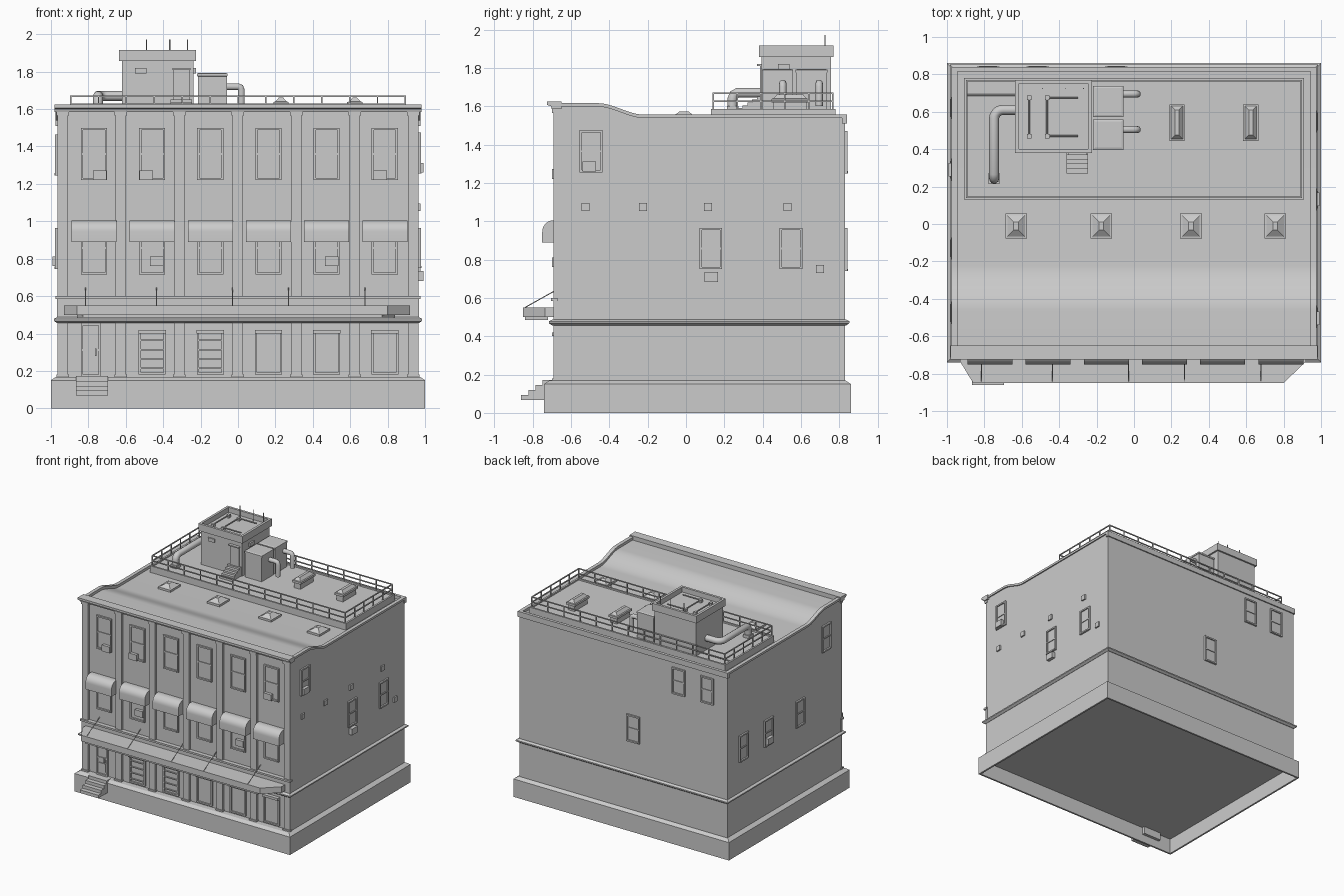
import bpy, bmesh, math
from mathutils import Vector

if "Cube" in bpy.data.objects:
    bpy.data.objects.remove(bpy.data.objects["Cube"])


def finish(name, bm, smooth=False):
    bmesh.ops.recalc_face_normals(bm, faces=bm.faces)
    me = bpy.data.meshes.new(name)
    bm.to_mesh(me)
    bm.free()
    ob = bpy.data.objects.new(name, me)
    bpy.context.collection.objects.link(ob)
    if smooth:
        bpy.ops.object.select_all(action='DESELECT')
        ob.select_set(True)
        bpy.context.view_layer.objects.active = ob
        bpy.ops.object.shade_smooth_by_angle(angle=math.radians(35))
    return ob


def loft(bm, rings):
    """Close a stack of rings into a capped solid."""
    vs = [[bm.verts.new(p) for p in r] for r in rings]
    n = len(vs[0])
    for a, b in zip(vs, vs[1:]):
        for i in range(n):
            bm.faces.new((a[i], a[(i + 1) % n], b[(i + 1) % n], b[i]))
    bm.faces.new(vs[0][::-1])
    bm.faces.new(vs[-1])


def add_stack(bm, x0, x1, y0, y1, levels):
    loft(bm, [[(x0 + i, y0 + i, z), (x1 - i, y0 + i, z), (x1 - i, y1 - i, z), (x0 + i, y1 - i, z)]
              for i, z in levels])


def stack(name, rects, levels):
    bm = bmesh.new()
    for r in rects:
        add_stack(bm, *r, levels)
    return finish(name, bm)


def boxes(name, items):
    bm = bmesh.new()
    for x0, x1, y0, y1, z0, z1 in items:
        add_stack(bm, x0, x1, y0, y1, [(0, z0), (0, z1)])
    return finish(name, bm)


def prisms(name, profile, spans, smooth=True):
    bm = bmesh.new()
    for x0, x1 in spans:
        loft(bm, [[(x, y, z) for y, z in profile] for x in (x0, x1)])
    return finish(name, bm, smooth)


def tube(name, paths, r, sides=2):
    cu = bpy.data.curves.new(name, 'CURVE')
    cu.dimensions = '3D'
    cu.bevel_depth, cu.bevel_resolution, cu.use_fill_caps = r, sides, True
    for path in paths:
        sp = cu.splines.new('POLY')
        sp.points.add(len(path) - 1)
        for p, co in zip(sp.points, path):
            p.co = (*co, 1)
    ob = bpy.data.objects.new(name, cu)
    bpy.context.collection.objects.link(ob)
    bpy.ops.object.select_all(action='DESELECT')
    ob.select_set(True)
    bpy.context.view_layer.objects.active = ob
    bpy.ops.object.convert(target='MESH')
    bpy.ops.object.shade_smooth_by_angle(angle=math.radians(50))


WX, FY, BY = 0.965, -0.67, 0.83


def on_wall(side, u0, u1, d0, d1, z0, z1):
    """Box given by position along a wall, depth out of it, and height."""
    if side == 'front':
        return (u0, u1, FY - d1, FY - d0, z0, z1)
    if side == 'back':
        return (u0, u1, BY + d0, BY + d1, z0, z1)
    if side == 'right':
        return (WX + d0, WX + d1, u0, u1, z0, z1)
    return (-WX - d1, -WX - d0, u0, u1, z0, z1)


def windows(name, side, us, w, z0, z1, f=0.012, rail=True):
    out = []
    for u in us:
        a, b, m = u - w / 2, u + w / 2, (z0 + z1) / 2
        parts = [(a, b, -.01, .003, z0, z1), (a, a + f, 0, .013, z0, z1), (b - f, b, 0, .013, z0, z1),
                 (a + f, b - f, 0, .013, z1 - f, z1), (a + f, b - f, 0, .016, z0, z0 + f)]
        if rail:
            parts.append((a + f, b - f, 0, .009, m - .005, m + .005))
        out += [on_wall(side, *p) for p in parts]
    boxes(name, out)


# hollow plinth and main body
stack("plinth", [(-1, 1, -.74, .86)], [(.015, .13), (.015, 0), (0, 0), (0, .15), (.026, .168)])
N = 10
curve = [(-.46 + .24 * i / N, 1.61 - .06 * (3 * (i / N) ** 2 - 2 * (i / N) ** 3)) for i in range(N + 1)]
top = [(FY, 1.61)] + curve + [(BY, 1.55)]
prisms("building_body", [(FY, .14)] + [(y, z - .02) for y, z in top] + [(BY, .14)], [(-.955, .955)])
prisms("side_walls", [(FY, .14)] + top + [(BY, .14)], [(-WX, -.95), (.95, WX)])
lip = [(y, z + .006) for y, z in top]
prisms("side_coping", lip + [(y, z - .012) for y, z in top[::-1]], [(-.975, -.945), (.945, .975)])
boxes("back_parapet", [(-.975, .975, .815, .84, 1.51, 1.556)])
prisms("front_cornice", [(-.65, 1.585), (-.70, 1.585), (-.705, 1.6), (-.725, 1.607), (-.725, 1.625), (-.65, 1.625)],
       [(-.98, .98)], False)

# horizontal bands
stack("belt_course", [(-.985, .985, -.715, .852)], [(.018, .455), (0, .468), (0, .478), (.018, .487)])
boxes("front_fascia", [(-.968, .968, -.69, FY, .48, .585), (-.975, .975, -.705, FY, .585, .6)])

# front pilasters
pil = [-.937] + [-.627 + .313 * i for i in range(5)] + [.937]
boxes("pilasters", [(x - .028, x + .028, -.69, FY, z0, z1) for x in pil for z0, z1 in ((.16, .46), (.6, 1.59))])
boxes("pilaster_caps", [(x - .033, x + .033, -.698, FY, z0, z1) for x in pil
                        for z0, z1 in ((.16, .18), (1.565, 1.59))])

# front openings
bays = [-.77 + .311 * i for i in range(6)]
windows("upper_windows", 'front', bays, .14, 1.22, 1.5)
windows("middle_windows", 'front', bays, .14, .715, 1.0)
windows("shop_windows", 'front', bays[1:], .145, .18, .42, rail=False)
boxes("shutter_housings", [(x - .073, x + .073, -.70, FY, .4, .42) for x in bays[1:]])
boxes("shutter_bars", [(x - .07, x + .07, -.682, FY, z, z + .007) for x in bays[1:3] for z in (.21, .26, .31, .36)])
windows("entrance_door", 'front', [-.787], .105, .168, .455)
boxes("door_panels", [(-.82, -.755, -.68, FY, .2, .27), (-.765, -.757, -.69, FY, .28, .32)])

# rounded awnings
arc = [(-.69 - .06 * math.sin(t), .945 + .06 * math.cos(t)) for t in [i * math.pi / 16 for i in range(9)]]
prisms("awnings", [(FY, .89), (FY, 1.005)] + arc + [(-.75, .89)], [(x - .12, x + .12) for x in bays])

# entrance canopy with tie rods
bm = bmesh.new()
loft(bm, [[(-.93, -.68, z), (-.93, -.735, z), (-.86, -.85, z), (.8, -.85, z), (.92, -.735, z), (.92, -.68, z)]
          for z in (.5, .55)])
loft(bm, [[(-.86, -.72, z), (-.83, -.84, z), (.77, -.84, z), (.84, -.72, z)] for z in (.485, .5)])
finish("canopy", bm)
tube("canopy_rods", [[(x, -.84, .55), (x, -.67, .645)] for x in (-.815, -.435, -.03, .27, .68)], .003, 1)

# entrance steps
boxes("entrance_steps", [(-.865, -.695, -.86 + .037 * i, -.70, .068 + .026 * i, .094 + .026 * i) for i in range(4)])

# side and back windows, vents
windows("right_window_upper", 'right', [-.495], .12, 1.255, 1.475)
windows("right_windows_lower", 'right', [.13, .548], .118, .75, .965)
windows("left_window_upper", 'left', [-.475], .12, 1.245, 1.465)
windows("left_windows_lower", 'left', [-.13, .29, .62], .118, .745, .965)
windows("back_windows_upper", 'back', [-.78, -.515], .12, 1.25, 1.47)
windows("back_window_lower", 'back', [-.095], .12, .74, .965)
boxes("wall_vents", [on_wall('right', y - .021, y + .021, 0, .012, z - .021, z + .021)
                     for y, z in ((-.525, 1.075), (-.225, 1.075), (.115, 1.075), (.53, 1.075), (.70, .75))])

# window air conditioners
ac = [('front', -.74, 1.22), ('front', -.49, 1.22), ('front', .76, 1.22), ('front', -.435, .76), ('front', .5, .76),
      ('right', -.505, 1.26), ('right', .132, .682), ('left', .29, .76)]
boxes("window_units", [on_wall(s, u - .036, u + .036, 0, .028, z, z + .052) for s, u, z in ac])

# roof terrace
stack("terrace", [(-.91, .91, .13, .78)], [(0, 1.51), (0, 1.585), (.015, 1.585), (.015, 1.573)])

# terrace railing
X, Y0, Y1, R = .895, .142, .765, .004
rails, posts = [], []
for z in (1.625, 1.668):
    rails += [(-X, X, y - R, y + R, z - R, z + R) for y in (Y0, Y1)]
    rails += [(x - R, x + R, Y0, Y1, z - R, z + R) for x in (-X, X)]
for i in range(13):
    x = -X + 2 * X * i / 12
    posts += [(x - R, x + R, y - R, y + R, 1.575, 1.668) for y in (Y0, Y1)]
for i in range(1, 5):
    y = Y0 + (Y1 - Y0) * i / 5
    posts += [(x - R, x + R, y - R, y + R, 1.575, 1.668) for x in (-X, X)]
boxes("railing_rails", rails)
boxes("railing_posts", posts)

# skylights
stack("roof_skylights", [(x - .058, x + .058, -.078, .057) for x in (-.63, -.175, .305, .755)],
      [(0, 1.52), (0, 1.547), (.012, 1.549), (.045, 1.573)])
stack("terrace_skylights", [(x - .041, x + .041, .445, .64) for x in (.23, .625)],
      [(.012, 1.57), (.012, 1.62), (0, 1.62), (0, 1.638), (.01, 1.64), (.03, 1.662)])

# rooftop stair house
stack("stair_house", [(-.635, -.225, .38, .77)],
      [(.014, 1.57), (.014, 1.857), (0, 1.857), (0, 1.917), (.02, 1.917), (.02, 1.875)])
boxes("stair_house_door", [(-.345, -.26, .385, .4, 1.64, 1.81), (-.35, -.255, .37, .4, 1.81, 1.82)])
boxes("stair_house_vents", [(-.55, -.49, .385, .4, 1.79, 1.82), (-.245, -.225, .48, .54, 1.79, 1.82)])
boxes("stair_house_steps", [(-.36, -.245, .27 + .025 * i, .395, 1.575 + .015 * i, 1.59 + .015 * i) for i in range(5)])
tube("antennas", [[(x, .725, 1.87), (x, .725, 1.972)] for x in (-.49, -.365, -.27)], .003, 1)
boxes("roof_pipe_feet", [(x - .012, x + .012, y - .012, y + .012, 1.87, 1.9) for x in (-.56, -.465) for y in (.47, .675)])
tube("roof_pipes", [[(-.56, .47, 1.895), (-.56, .675, 1.895)], [(-.465, .47, 1.895), (-.465, .675, 1.895)],
                    [(-.465, .47, 1.895), (-.3, .47, 1.895)], [(-.465, .675, 1.895), (-.3, .675, 1.895)]], .005, 1)

# ventilation units with elbow pipes
stack("ventilation_units", [(-.215, -.06, .575, .735), (-.215, -.06, .4, .555)],
      [(0, 1.57), (0, 1.775), (-.004, 1.777), (-.004, 1.79), (.008, 1.794)])
tube("ventilation_pipes", [[(-.07, y, 1.72), (.0, y, 1.72), (.013, y, 1.715), (.018, y, 1.70), (.018, y, 1.6)]
                           for y in (.695, .505)], .019, 3)

# curved duct on the left
bend = [(-.70 - .048 * math.sin(t), .562 + .048 * math.cos(t), 1.67) for t in [i * math.pi / 12 for i in range(7)]]
tube("duct", [[(-.61, .61, 1.67)] + bend + [(-.748, .27, 1.67), (-.748, .25, 1.66), (-.748, .243, 1.64),
                                             (-.748, .243, 1.58)]], .027, 3)
boxes("duct_outlet", [(-.778, -.718, .213, .273, 1.575, 1.6)])
tube("terrace_cable", [[(-.9, .69, 1.58), (-.62, .69, 1.58)]], .005, 1)
